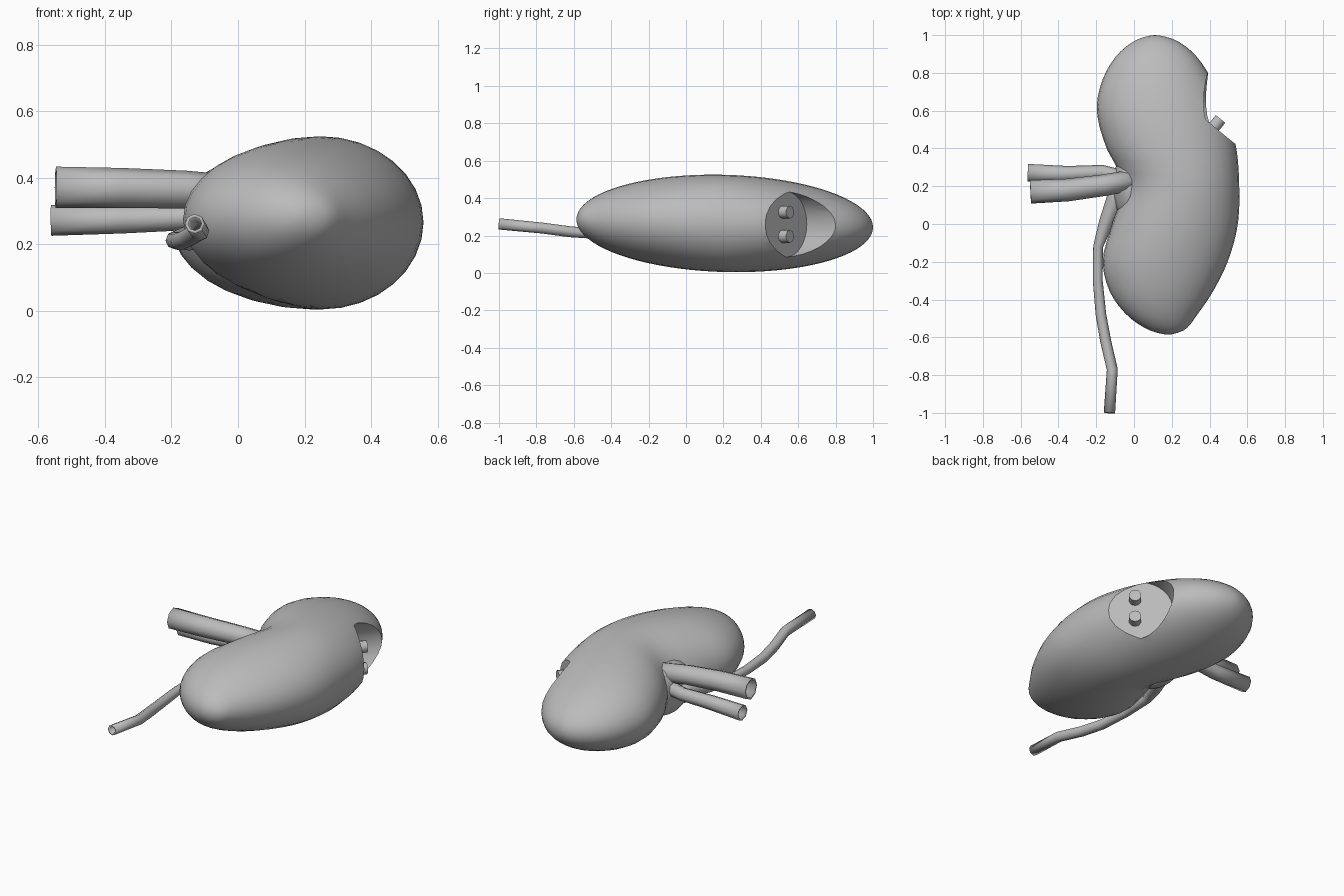
import bpy, bmesh, math
from mathutils import Vector

cube = bpy.data.objects.get("Cube")
if cube:
    bpy.data.objects.remove(cube, do_unlink=True)

grey = bpy.data.materials.new("soft grey")
grey.use_nodes = True
colour = (0.5, 0.5, 0.5, 1)
grey.diffuse_color = colour
grey.node_tree.nodes["Principled BSDF"].inputs["Base Color"].default_value = colour


def select(obj):
    bpy.ops.object.select_all(action='DESELECT')
    obj.select_set(True)
    bpy.context.view_layer.objects.active = obj


def finish(obj, angle=40):
    obj.data.materials.clear()
    obj.data.materials.append(grey)
    select(obj)
    bpy.ops.object.shade_smooth_by_angle(angle=math.radians(angle))


def sample(values, t):
    """Smooth interpolation through evenly spaced values, t from 0 to 1."""
    f = t * (len(values) - 1)
    i = min(int(f), len(values) - 2)
    f -= i
    a, b, c, d = (values[max(0, min(len(values) - 1, i + k))] for k in (-1, 0, 1, 2))
    return b + f * ((c - a) + f * ((2 * a - 5 * b + 4 * c - d) + f * (3 * b - a - 3 * c + d))) / 2


# Bean-shaped body: elliptical sections whose edges follow two outlines
inner = [.18, .075, -.04, -.13, -.165, -.115, -.055, -.15, -.197, -.165, -.09, .01, .11]
outer = [.18, .27, .335, .42, .50, .55, .557, .54, .485, .41, .325, .22, .11]
RINGS, SIDES = 40, 32
bm = bmesh.new()
rings = []
for r in range(1, RINGS):
    t = r / RINGS
    y = .207 - .793 * math.cos(math.pi * t)
    lo, hi = sample(inner, t), sample(outer, t)
    height = .26 * math.sin(math.pi * t)
    ring = []
    for s in range(SIDES):
        a = math.tau * s / SIDES
        ring.append(bm.verts.new(((lo + hi) / 2 + (hi - lo) / 2 * math.cos(a), y,
                                  .27 - .026 * y + height * math.sin(a))))
    rings.append(ring)
tips = [bm.verts.new((inner[0], -.586, .285)), bm.verts.new((inner[-1], 1, .245))]
for s in range(SIDES):
    n = (s + 1) % SIDES
    for a, b in zip(rings, rings[1:]):
        bm.faces.new((a[s], a[n], b[n], b[s]))
    bm.faces.new((tips[0], rings[0][n], rings[0][s]))
    bm.faces.new((tips[1], rings[-1][s], rings[-1][n]))
bmesh.ops.recalc_face_normals(bm, faces=bm.faces)
mesh = bpy.data.meshes.new("body")
bm.to_mesh(mesh)
bm.free()
body = bpy.data.objects.new("body", mesh)
bpy.context.collection.objects.link(body)


def rod(name, base, direction, radius, length, sides):
    direction = Vector(direction).normalized()
    bpy.ops.mesh.primitive_cylinder_add(
        vertices=sides, radius=radius, depth=length,
        location=Vector(base) + direction * length / 2,
        rotation=direction.to_track_quat('Z', 'Y').to_euler())
    obj = bpy.context.object
    obj.name = name
    return obj


# Round socket cut into the outer side, with a flat floor
facing = (.63, .77, 0)
cutter = rod("socket_cutter", (.40, .535, .26), facing, .175, .7, 32)
cut = body.modifiers.new("socket", 'BOOLEAN')
cut.operation = 'DIFFERENCE'
cut.solver = 'EXACT'
cut.object = cutter
select(body)
bpy.ops.object.modifier_apply(modifier=cut.name)
cutter.hide_render = True
bpy.data.objects.remove(cutter, do_unlink=True)
finish(body)

# Two short pegs on the socket floor
for label, z in (("lower", .195), ("upper", .325)):
    finish(rod(label + "_peg", (.414, .502, z), facing, .034, .07, 10))


def tube(name, points):
    """Hollow eight-sided tube through (x, y, z, radius) points."""
    curve = bpy.data.curves.new(name, 'CURVE')
    curve.dimensions = '3D'
    curve.bevel_depth = 1
    curve.bevel_resolution = 2
    spline = curve.splines.new('POLY')
    spline.points.add(len(points) - 1)
    for p, (x, y, z, radius) in zip(spline.points, points):
        p.co = (x, y, z, 1)
        p.radius = radius
    obj = bpy.data.objects.new(name, curve)
    bpy.context.collection.objects.link(obj)
    select(obj)
    bpy.ops.object.convert(target='MESH')
    obj = bpy.context.object
    wall = obj.modifiers.new("wall", 'SOLIDIFY')
    wall.thickness = .01
    wall.offset = -1
    finish(obj, 50)


# Vessels entering the notch and the long drain tube
tube("large_vessel", [(-.548, .17, .372, .062), (-.35, .18, .37, .06),
                      (-.16, .205, .365, .057), (.03, .24, .35, .055)])
tube("small_vessel", [(-.562, .272, .272, .046), (-.35, .265, .275, .042),
                      (-.17, .275, .28, .038), (-.08, .25, .28, .04), (.03, .2, .28, .04)])
tube("drain_tube", [(-.05, .24, .25, .06), (-.10, .12, .235, .05), (-.15, 0, .22, .038),
                    (-.19, -.12, .215, .026), (-.192, -.3, .212, .026),
                    (-.175, -.48, .21, .028), (-.15, -.62, .22, .029),
                    (-.115, -.77, .24, .029), (-.13, -1, .262, .03)])

# Flattened funnel lining the notch
bpy.ops.mesh.primitive_uv_sphere_add(segments=20, ring_count=12, location=(-.02, .2, .25))
funnel = bpy.context.object
funnel.name = "notch_funnel"
funnel.scale = (.09, .2, .15)
finish(funnel)
